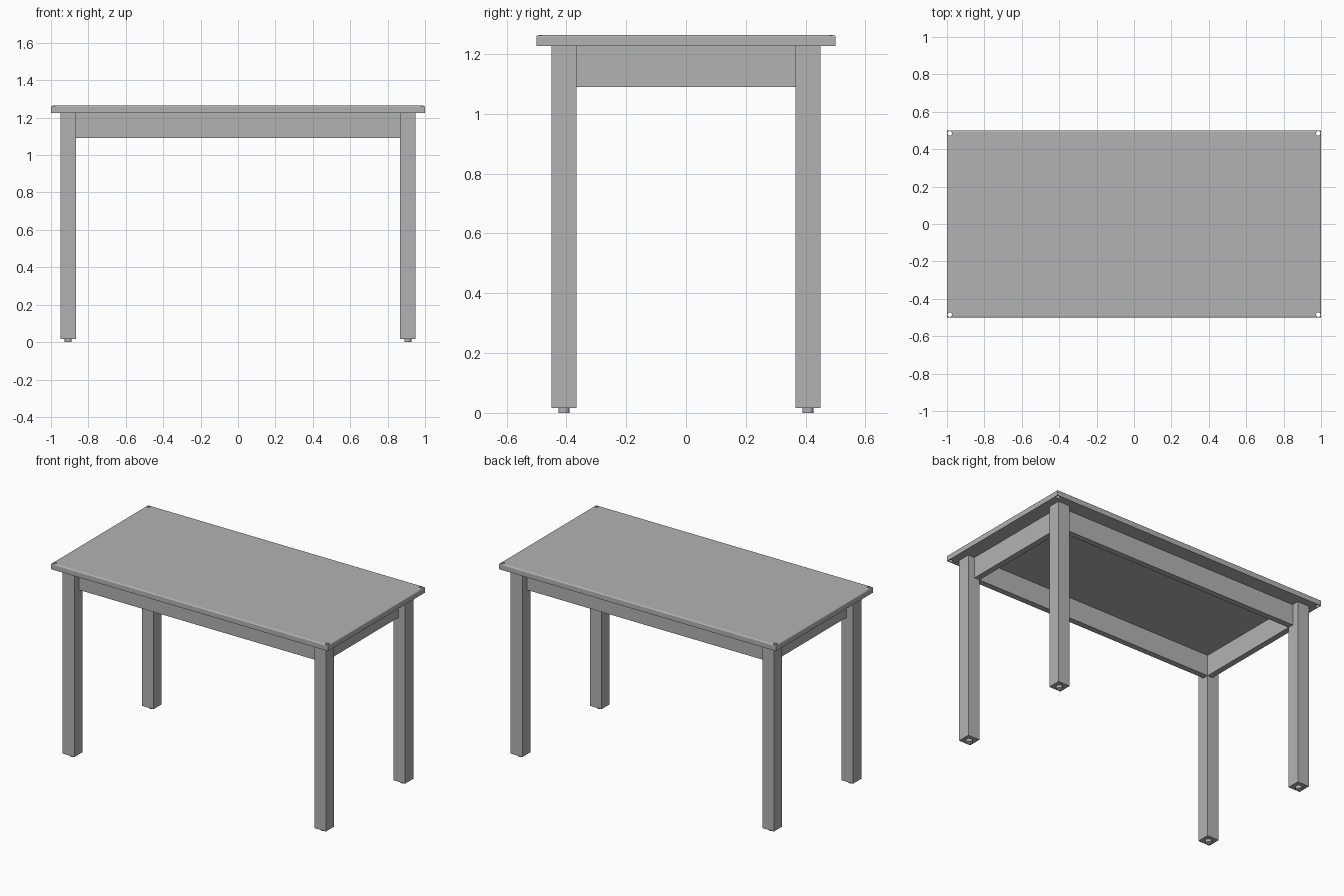
import bpy
import bmesh
from mathutils import Matrix, Vector

cube = bpy.data.objects.get("Cube")
if cube:
    bpy.data.objects.remove(cube, do_unlink=True)


def make_material(name, value):
    mat = bpy.data.materials.new(name)
    mat.use_nodes = True
    color = (value, value, value, 1)
    mat.diffuse_color = color
    mat.node_tree.nodes["Principled BSDF"].inputs["Base Color"].default_value = color
    return mat


grey = make_material("grey", 0.45)
white = make_material("white pad", 0.9)


def add_object(name, bm, *materials):
    mesh = bpy.data.meshes.new(name)
    bm.to_mesh(mesh)
    bm.free()
    for mat in materials:
        mesh.materials.append(mat)
    obj = bpy.data.objects.new(name, mesh)
    bpy.context.collection.objects.link(obj)
    return obj


def box_mesh(low, high):
    low, high = Vector(low), Vector(high)
    bm = bmesh.new()
    bmesh.ops.create_cube(bm, size=1, matrix=Matrix.Translation((low + high) / 2)
                          @ Matrix.Diagonal((*(high - low), 1)))
    return bm


def cylinder_mesh(x, y, z0, z1, radius, sides):
    bm = bmesh.new()
    bmesh.ops.create_cone(bm, cap_ends=True, segments=sides, radius1=radius,
                          radius2=radius, depth=z1 - z0,
                          matrix=Matrix.Translation((x, y, (z0 + z1) / 2)))
    return bm


HALF_X, HALF_Y = 1.0, 0.5
TOP, UNDER, APRON_Z, FOOT = 1.264, 1.226, 1.09, 0.017
OUT_X, OUT_Y, LEG = 0.95, 0.45, 0.084
IN_X, IN_Y = OUT_X - LEG, OUT_Y - LEG
APRON = 0.038
corners = {"front_left": (1, -1), "front_right": (-1, -1),
           "back_left": (1, 1), "back_right": (-1, 1)}

# Table top with softened upper edges
bm = box_mesh((-HALF_X, -HALF_Y, UNDER), (HALF_X, HALF_Y, TOP))
rim = [e for e in bm.edges if all(v.co.z > TOP - 0.001 for v in e.verts)]
bmesh.ops.bevel(bm, geom=rim, offset=0.008, segments=3, profile=0.5, affect='EDGES')
table_top = add_object("table_top", bm, grey)

# Small holes through the corners of the top
for name, (sx, sy) in corners.items():
    cutter = add_object("corner_cutter_" + name, cylinder_mesh(
        sx * (HALF_X - 0.015), sy * (HALF_Y - 0.015), UNDER - 0.1, TOP + 0.1, 0.012, 16), grey)
    cutter.hide_render = True
    cutter.hide_set(True)
    cut = table_top.modifiers.new("corner_hole", 'BOOLEAN')
    cut.operation = 'DIFFERENCE'
    cut.solver = 'EXACT'
    cut.object = cutter

# Square legs on short round feet
for name, (sx, sy) in corners.items():
    xs = sorted((sx * IN_X, sx * OUT_X))
    ys = sorted((sy * IN_Y, sy * OUT_Y))
    add_object("leg_" + name, box_mesh((xs[0], ys[0], FOOT), (xs[1], ys[1], UNDER)), grey)
    bm = cylinder_mesh(sum(xs) / 2, sum(ys) / 2, 0, FOOT, 0.019, 20)
    bm.normal_update()
    for face in bm.faces:
        face.material_index = int(face.normal.z < -0.9)
    add_object("foot_" + name, bm, grey, white)

# Aprons, flush with the inner sides of the legs
for name, s in (("front", -1), ("back", 1)):
    ys = sorted((s * IN_Y, s * (IN_Y + APRON)))
    add_object("apron_" + name, box_mesh((-IN_X, ys[0], APRON_Z), (IN_X, ys[1], UNDER)), grey)
for name, s in (("right", -1), ("left", 1)):
    xs = sorted((s * IN_X, s * (IN_X + APRON)))
    add_object("apron_" + name, box_mesh((xs[0], -IN_Y, APRON_Z), (xs[1], IN_Y, UNDER)), grey)
